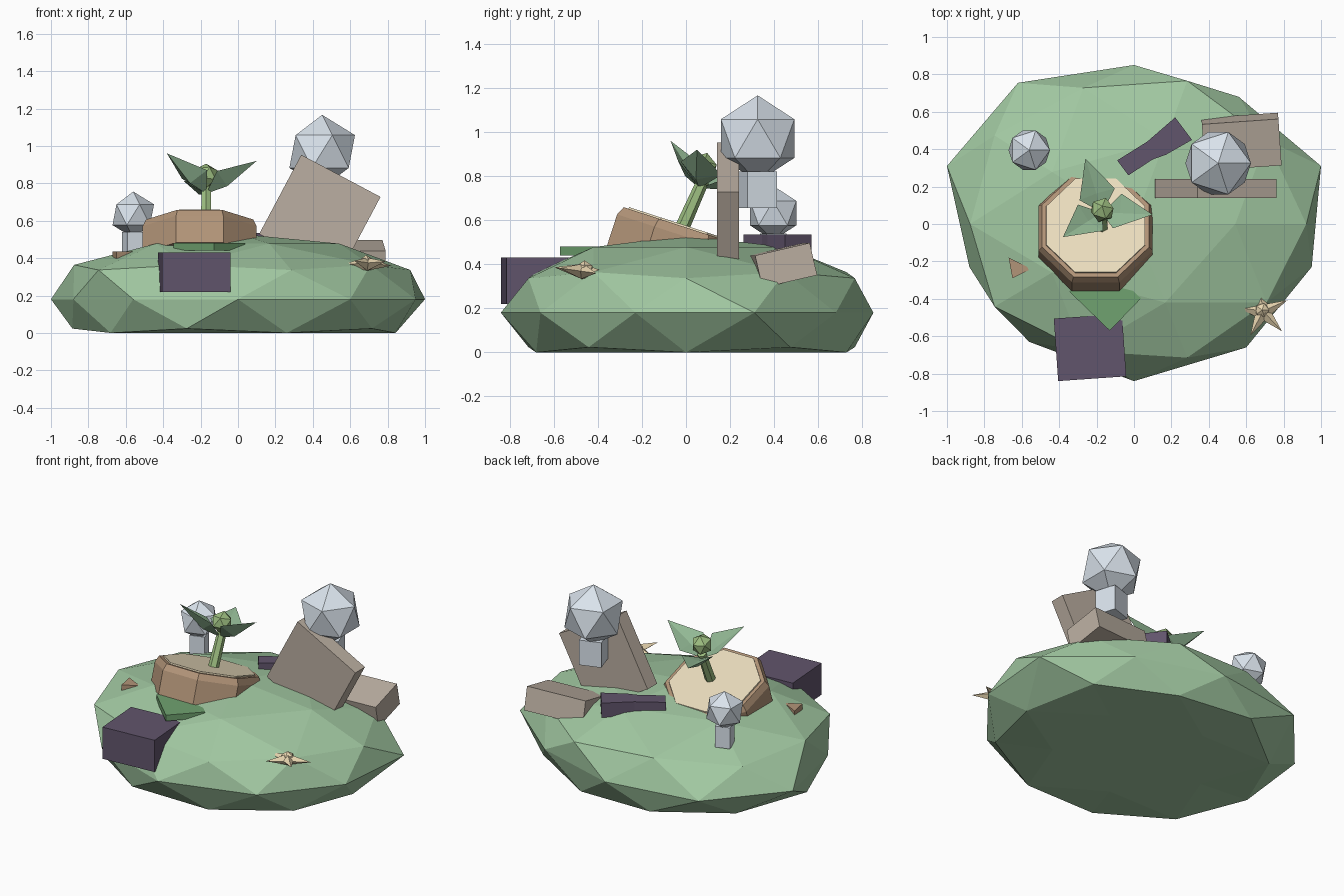
import bpy, bmesh, math
from mathutils import Vector, Matrix, Euler

if "Cube" in bpy.data.objects:
    bpy.data.objects.remove(bpy.data.objects["Cube"])


def material(name, r, g, b):
    m = bpy.data.materials.new(name)
    m.diffuse_color = (r, g, b, 1)
    m.use_nodes = True
    m.node_tree.nodes["Principled BSDF"].inputs["Base Color"].default_value = m.diffuse_color
    return m


GRASS = material("grass", .36, .58, .36)
LEAF = material("leaf", .30, .50, .31)
BUD = material("bud", .34, .52, .22)
MOSS = material("moss", .16, .36, .16)
BARK = material("bark", .45, .30, .19)
WOOD = material("cut_wood", .85, .74, .52)
STONE = material("stone", .50, .43, .36)
SNOW = material("snow", .70, .77, .84)
DARK = material("dark_rock", .12, .09, .15)
SAND = material("sand", .82, .68, .44)


def finish(name, bm, mat, loc=(0, 0, 0), rot=(0, 0, 0)):
    bmesh.ops.recalc_face_normals(bm, faces=bm.faces[:])
    me = bpy.data.meshes.new(name)
    bm.to_mesh(me)
    bm.free()
    me.materials.append(mat)
    ob = bpy.data.objects.new(name, me)
    ob.location = loc
    ob.rotation_euler = [math.radians(a) for a in rot]
    bpy.context.collection.objects.link(ob)
    return ob


def box(name, mat, size, loc, rot=(0, 0, 0)):
    bm = bmesh.new()
    bmesh.ops.create_cube(bm, size=1)
    bmesh.ops.scale(bm, vec=size, verts=bm.verts)
    return finish(name, bm, mat, loc, rot)


def ball(name, mat, radius, loc, rot=(0, 0, 0)):
    bm = bmesh.new()
    bmesh.ops.create_icosphere(bm, subdivisions=1, radius=radius)
    return finish(name, bm, mat, loc, rot)


def rings(name, mat, sides, profile, loc, rot=(0, 0, 0)):
    """Stack of regular polygons given as (radius, z), capped at both ends."""
    bm = bmesh.new()
    loops = []
    for r, z in profile:
        angles = [(i + .5) * math.tau / sides for i in range(sides)]
        loops.append([bm.verts.new((r * math.cos(a), r * math.sin(a), z)) for a in angles])
    for a, b in zip(loops, loops[1:]):
        for i in range(sides):
            j = (i + 1) % sides
            bm.faces.new((a[i], a[j], b[j], b[i]))
    bm.faces.new(loops[0])
    bm.faces.new(loops[-1])
    return finish(name, bm, mat, loc, rot)


def prism(name, mat, outline, z0, z1):
    bm = bmesh.new()
    f = bm.faces.new([bm.verts.new((x, y, z0)) for x, y in outline])
    ext = bmesh.ops.extrude_face_region(bm, geom=[f])
    up = [v for v in ext["geom"] if isinstance(v, bmesh.types.BMVert)]
    bmesh.ops.translate(bm, verts=up, vec=(0, 0, z1 - z0))
    if not any(len(g.verts) == len(outline) and all(v.co.z < z0 + .001 for v in g.verts) for g in bm.faces):
        bm.faces.new([v for v in bm.verts if v not in up])
    return finish(name, bm, mat)


# Island: squashed icosphere with an uneven rim and a flat base
rim = [(1, .31), (.56, .68), (0, .85), (-.62, .755), (-1, .31),
       (-.88, -.23), (-.56, -.63), (0, -.84), (.6, -.66), (.95, -.23)]
bm = bmesh.new()
bmesh.ops.create_icosphere(bm, subdivisions=2, radius=1)
for v in bm.verts:
    x, y, z = v.co
    if abs(z) < .01:
        k = round((math.degrees(math.atan2(y, x)) % 360 - 18) / 36) % 10
        v.co = (*rim[k], .18)
    else:
        s = 1.03 if z > 0 else .99
        v.co = (x * s, y * (.9 if y > 0 else .84), max(0, .18 + z * .35))
finish("island", bm, GRASS)

# Tilted octagonal stump with cut top
TILT = -18
top = Vector((-.205, -.01, .57))
rings("stump_bark", BARK, 8, [(.33, -.19), (.33, -.04), (.31, 0)], top, (TILT, 0, 0))
rings("stump_top", WOOD, 8, [(.29, -.02), (.285, .008)], top, (TILT, 0, 0))

# Sprout: leaning stem, bud and three keeled leaves
rings("sprout_stem", BUD, 6, [(.034, -.03), (.028, .24)], (-.17, -.02, .56), (-24, 0, 0))
ball("sprout_bud", BUD, .068, (-.17, .075, .84), (TILT, 0, 0))
base = Vector((-.17, .06, .745))
normal = Euler((math.radians(TILT), 0, 0)).to_matrix() @ Vector((0, 0, 1))
for i, tip in enumerate([(.1, .05, .92), (-.38, -.07, .96), (-.26, .35, .81)]):
    tip = Vector(tip)
    d = tip - base
    side = d.cross(normal).normalized()
    up = side.cross(d).normalized()
    mid = base + d * .36
    bm = bmesh.new()
    b, t, l, r, keel, ridge = [bm.verts.new(p) for p in (
        base, tip, mid + side * .1 + up * .035, mid - side * .1 + up * .035,
        mid - up * .03, mid + up * .005)]
    for f in ((b, l, keel), (l, t, keel), (t, r, keel), (r, b, keel),
              (b, l, ridge), (l, t, ridge), (t, r, ridge), (r, b, ridge)):
        bm.faces.new(f)
    finish(f"sprout_leaf_{i + 1}", bm, LEAF)

# Moss slab and dark rocks
box("moss_slab", MOSS, (.24, .30, .04), (-.154, -.38, .46), (0, 0, 46))
box("dark_block", DARK, (.365, .335, .21), (-.235, -.66, .325), (0, 0, 4))
prism("dark_ledge", DARK, [(-.09, .34), (-.03, .26), (.10, .345), (.17, .37),
                           (.31, .45), (.22, .57), (.07, .44)], .44, .535)

# Leaning stone slab and fallen stone block
box("stone_slab", STONE, (.48, .10, .48), (.4375, .19, .628), (0, 28, 0))
box("stone_block", STONE, (.41, .255, .15), (.575, .44, .395), (13, 0, 4))

# Snowy ball trees on square trunks
for name, x, y, r, zc, w, z0, z1 in (("large", .45, .325, .196, .97, .14, .655, .82),
                                     ("small", -.56, .395, .124, .632, .095, .40, .54)):
    ball(f"{name}_tree_crown", SNOW, r, (x, y, zc))
    box(f"{name}_tree_trunk", SNOW, (w, w, z1 - z0), (x, y, (z0 + z1) / 2), (0, 0, 18))

# Bark chip
prism("bark_chip", BARK, [(-.67, -.18), (-.65, -.29), (-.55, -.24)], .39, .435)

# Starfish: five pointed arms with a central bump
bm = bmesh.new()
hi = bm.verts.new((0, 0, .035))
lo = bm.verts.new((0, 0, -.035))
edge = []
for i in range(10):
    a = math.radians(26 + 36 * i)
    r = .05 if i % 2 else .145
    edge.append(bm.verts.new((r * math.cos(a), r * math.sin(a), 0)))
for i in range(10):
    bm.faces.new((edge[i], edge[(i + 1) % 10], hi))
    bm.faces.new((edge[(i + 1) % 10], edge[i], lo))
finish("starfish", bm, SAND, (.69, -.47, .368), (-8, 0, 0))
ball("starfish_bump", SAND, .042, (.685, -.46, .375))
